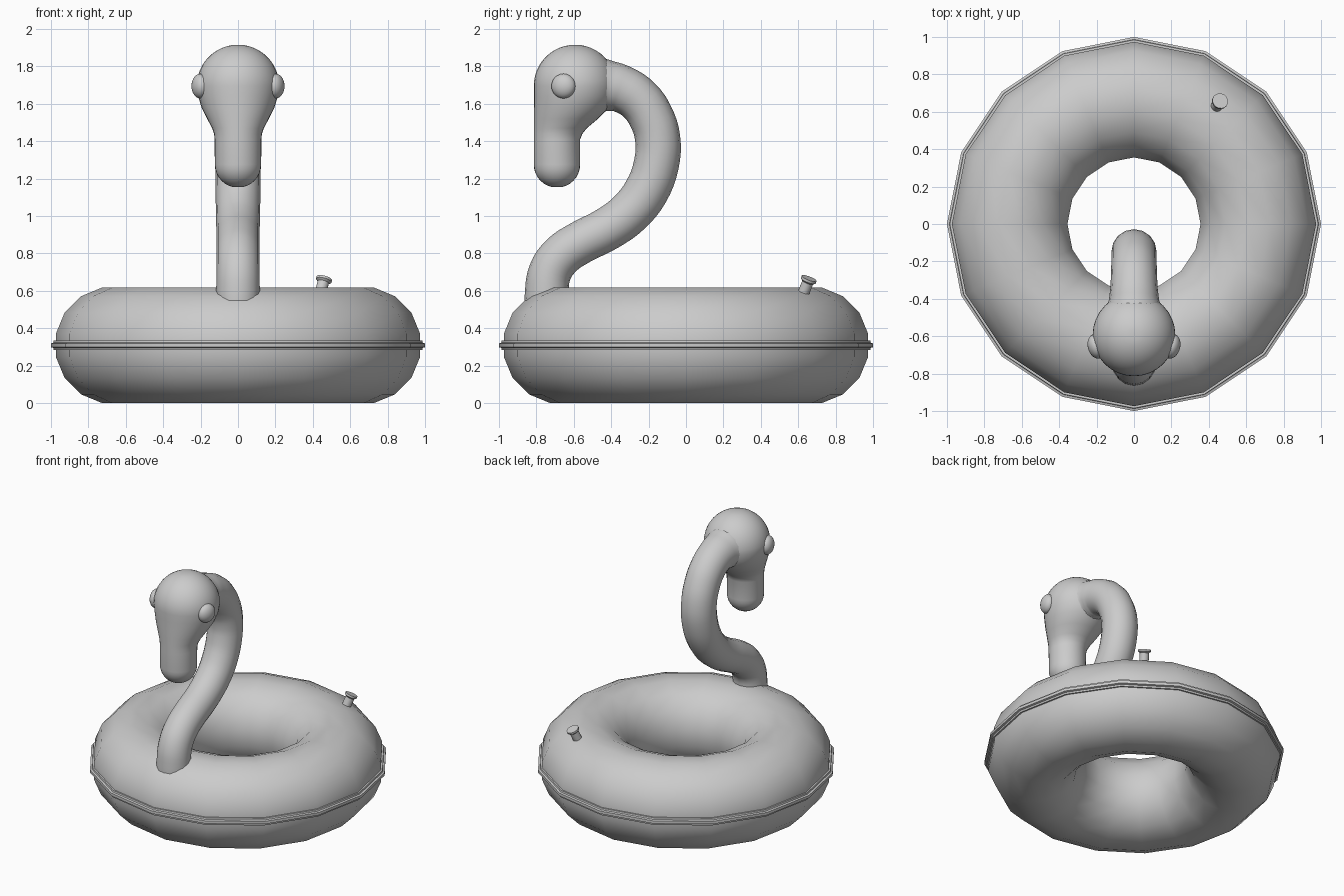
import bpy
import bmesh
from math import sin, cos, pi, radians, sqrt
from mathutils import Matrix, Vector

if "Cube" in bpy.data.objects:
    bpy.data.objects.remove(bpy.data.objects["Cube"])

GREY = (0.6, 0.6, 0.6, 1.0)
vinyl = bpy.data.materials.new("grey_vinyl")
vinyl.use_nodes = True
vinyl.diffuse_color = GREY
vinyl.node_tree.nodes["Principled BSDF"].inputs["Base Color"].default_value = GREY


def finish(obj, angle=50):
    obj.data.materials.clear()
    obj.data.materials.append(vinyl)
    bpy.ops.object.select_all(action="DESELECT")
    obj.select_set(True)
    bpy.context.view_layer.objects.active = obj
    bpy.ops.object.shade_smooth_by_angle(angle=radians(angle))
    return obj


def loft(name, rings, closed=False, angle=50):
    """Skin a list of equal rings; closed joins last to first, otherwise ends are capped."""
    bm = bmesh.new()
    loops = [[bm.verts.new(p) for p in ring] for ring in rings]
    pairs = list(zip(loops, loops[1:]))
    if closed:
        pairs.append((loops[-1], loops[0]))
    else:
        bm.faces.new(loops[0])
        bm.faces.new(loops[-1])
    for a, b in pairs:
        for i in range(len(a)):
            j = (i + 1) % len(a)
            bm.faces.new((a[i], a[j], b[j], b[i]))
    bmesh.ops.recalc_face_normals(bm, faces=bm.faces)
    mesh = bpy.data.meshes.new(name)
    bm.to_mesh(mesh)
    bm.free()
    obj = bpy.data.objects.new(name, mesh)
    bpy.context.collection.objects.link(obj)
    return finish(obj, angle)


def ellipse(z, y, rx, ry, n=32):
    return [(rx * cos(2 * pi * i / n), y + ry * sin(2 * pi * i / n), z) for i in range(n)]


# Inflated ring, flat on top and bottom
SIDES, MAJOR, MINOR = 16, 0.665, 0.315
MID = MINOR * cos(pi / SIDES)
tube = []
for k in range(SIDES):
    a = 2 * pi * (k + 0.5) / SIDES
    r = MAJOR + MINOR * cos(a)
    tube.append(ellipse(MID + MINOR * sin(a), 0, r, r, SIDES))
loft("swim_ring", tube, closed=True)

# Welded seam around the outside
seam = [(0.96, 0.026), (0.985, 0.026), (0.987, 0.014), (1.0, 0.010)]
seam += [(r, -h) for r, h in reversed(seam)]
loft("outer_seam", [ellipse(MID + h, 0, r, r, SIDES) for r, h in seam], closed=True, angle=30)

# Curved neck: y, z, radius
path = [(-0.745, 0.48, .118), (-0.745, 0.58, .117), (-0.727, 0.70, .115),
        (-0.665, 0.79, .115), (-0.57, 0.855, .115), (-0.42, 0.932, .116),
        (-0.305, 1.016, .118), (-0.214, 1.13, .12), (-0.158, 1.28, .121),
        (-0.152, 1.417, .121), (-0.187, 1.53, .121), (-0.25, 1.62, .122),
        (-0.34, 1.678, .126), (-0.405, 1.694, .134), (-0.45, 1.697, .148),
        (-0.52, 1.69, .17)]
curve = bpy.data.curves.new("neck", "CURVE")
curve.dimensions = "3D"
curve.bevel_depth = 1.0
curve.bevel_resolution = 6
curve.resolution_u = 4
curve.use_fill_caps = True
spline = curve.splines.new("BEZIER")
spline.bezier_points.add(len(path) - 1)
for point, (y, z, r) in zip(spline.bezier_points, path):
    point.co = (0, y, z)
    point.radius = r
    point.handle_left_type = point.handle_right_type = "AUTO"
neck = bpy.data.objects.new("neck", curve)
bpy.context.collection.objects.link(neck)
bpy.context.view_layer.objects.active = neck
neck.select_set(True)
bpy.ops.object.convert(target="MESH")
finish(bpy.context.view_layer.objects.active)

# Head and downturned beak in one skin: round tip, flared middle, domed crown
BEAK, HEAD = 0.124, 0.221
sections = []
for k in range(1, 9):
    a = pi / 2 * k / 8
    sections.append((1.276 - BEAK * cos(a), -0.69, BEAK * sin(a), BEAK * sin(a)))
sections += [(1.41, -0.69, .125, .124), (1.44, -0.684, .128, .130), (1.47, -0.672, .138, .142),
             (1.52, -0.642, .165, .172), (1.58, -0.612, .195, .202), (1.64, -0.597, .213, .216)]
for k in range(12):
    a = pi / 2 * k / 12
    sections.append((1.695 + HEAD * sin(a), -0.593, HEAD * cos(a), HEAD * cos(a)))
loft("head_and_beak", [ellipse(*s) for s in sections])

# Bulging eyes
for side, name in ((1, "left_eye"), (-1, "right_eye")):
    bpy.ops.mesh.primitive_uv_sphere_add(segments=24, ring_count=14, radius=1,
                                         location=(side * 0.202, -0.655, 1.695))
    eye = bpy.context.object
    eye.name = name
    eye.scale = (0.045, 0.066, 0.066)
    eye.rotation_euler.z = -side * radians(16)
    finish(eye)

# Air valve leaning outward at the back left
lean = Vector((0.57 * sin(radians(25)), 0.82 * sin(radians(25)), cos(radians(25))))
valve = loft("air_valve", [ellipse(z, 0, r, r, 16) for z, r in
             ((-0.03, .031), (0.045, .031), (0.055, .043), (0.068, .043))], angle=30)
valve.matrix_world = (Matrix.Translation((0.445, 0.635, 0.605))
                      @ lean.to_track_quat("Z", "Y").to_matrix().to_4x4())
